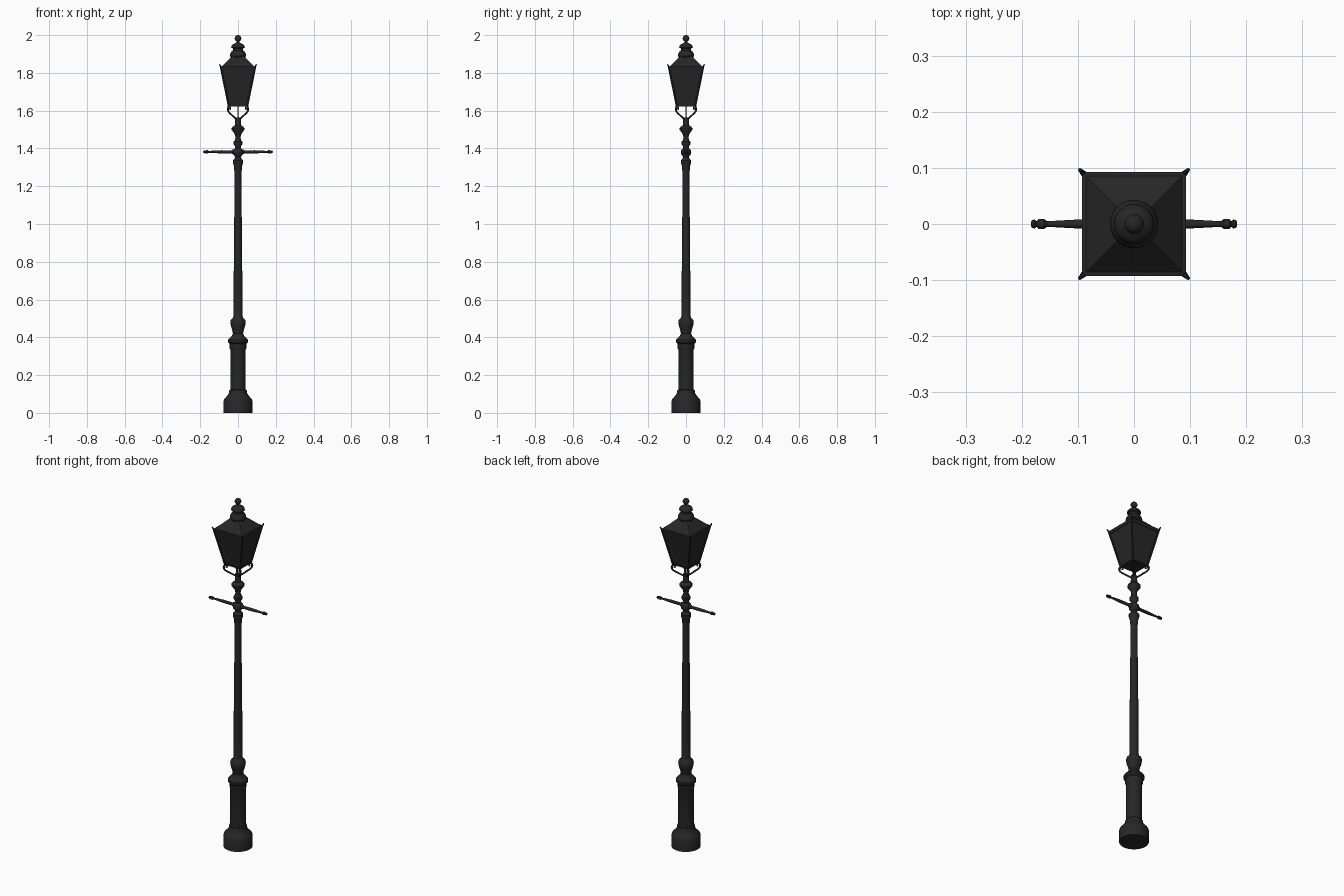
import bpy, bmesh, math
from mathutils import Matrix, Vector

if "Cube" in bpy.data.objects:
    bpy.data.objects.remove(bpy.data.objects["Cube"])

iron = bpy.data.materials.new("black iron")
iron.diffuse_color = (0.02, 0.02, 0.02, 1)
iron.use_nodes = True
iron.node_tree.nodes["Principled BSDF"].inputs["Base Color"].default_value = iron.diffuse_color


def finish(name, bm, angle=35):
    bmesh.ops.recalc_face_normals(bm, faces=bm.faces)
    me = bpy.data.meshes.new(name)
    bm.to_mesh(me)
    bm.free()
    me.materials.append(iron)
    ob = bpy.data.objects.new(name, me)
    bpy.context.collection.objects.link(ob)
    bpy.ops.object.select_all(action='DESELECT')
    ob.select_set(True)
    bpy.context.view_layer.objects.active = ob
    bpy.ops.object.shade_smooth_by_angle(angle=math.radians(angle))
    return ob


def stack(bm, prof, n, phase=0.0, mat=Matrix()):
    """Closed stack of n-sided rings; prof holds (radius, height)."""
    rings = []
    for r, z in prof:
        rings.append([bm.verts.new(mat @ Vector((
            r * math.cos(phase + 2 * math.pi * i / n),
            r * math.sin(phase + 2 * math.pi * i / n), z))) for i in range(n)])
    for a, b in zip(rings, rings[1:]):
        for i in range(n):
            j = (i + 1) % n
            bm.faces.new((a[i], a[j], b[j], b[i]))
    bm.faces.new(rings[0][::-1])
    bm.faces.new(rings[-1])


def lathe(name, prof, n=24, mat=Matrix()):
    bm = bmesh.new()
    stack(bm, prof, n, 0, mat)
    return finish(name, bm)


def square(name, prof):
    """Square stack; prof holds (half width, height)."""
    bm = bmesh.new()
    stack(bm, [(h * math.sqrt(2), z) for h, z in prof], 4, math.pi / 4)
    return finish(name, bm)


def rods(name, a, b, r, turns=4, r2=None):
    """Straight rod from a to b repeated around the z axis."""
    bm = bmesh.new()
    a, b = Vector(a), Vector(b)
    q = (b - a).to_track_quat('Z', 'Y').to_matrix().to_4x4()
    for k in range(turns):
        m = Matrix.Rotation(k * math.pi / 2, 4, 'Z') @ Matrix.Translation(a) @ q
        stack(bm, [(r, 0), (r2 or r, (b - a).length)], 8, 0, m)
    return finish(name, bm)


# pedestal
lathe("pedestal", [(.076, 0), (.076, .065), (.072, .075), (.056, .092), (.048, .105),
                   (.046, .12), (.041, .125), (.041, .335), (.045, .345), (.045, .365),
                   (.053, .373), (.053, .386), (.047, .394), (.034, .405), (.027, .42)], 32)

# tapered shaft with its lower bulb
lathe("shaft", [(.027, .418), (.029, .432), (.038, .462), (.041, .48), (.038, .493),
                (.027, .503), (.0235, .515), (.0235, .65), (.022, .8), (.021, .95),
                (.019, 1.1), (.0175, 1.28)])

# turned collars above the shaft
lathe("neck_collars", [(.0175, 1.27), (.02, 1.285), (.021, 1.305), (.027, 1.325), (.027, 1.337),
                       (.018, 1.346), (.016, 1.356), (.026, 1.37), (.027, 1.382), (.025, 1.392),
                       (.016, 1.402), (.016, 1.412), (.023, 1.422), (.023, 1.436), (.015, 1.446),
                       (.014, 1.46), (.018, 1.478), (.033, 1.497), (.034, 1.507), (.028, 1.515),
                       (.017, 1.522), (.016, 1.565)])

# ladder rest bar, one arm on each side
for side, label in ((1, "right"), (-1, "left")):
    m = Matrix.Translation((0, 0, 1.382)) @ Matrix.Rotation(side * math.pi / 2, 4, 'Y')
    lathe("ladder_bar_" + label, [(.012, 0), (.012, .03), (.008, .036), (.0085, .09), (.005, .155),
                                  (.009, .16), (.009, .17), (.005, .174), (.008, .177),
                                  (.007, .182), (.003, .184)], 12, m)

# scrolled brackets under the lantern corners, with gas pipe
cu = bpy.data.curves.new("bracket_path", 'CURVE')
cu.dimensions = '3D'
cu.bevel_depth = .0045
cu.bevel_resolution = 1
cu.resolution_u = 5
path = [(.015, 1.557), (.03, 1.566), (.048, 1.578), (.066, 1.59), (.076, 1.604),
        (.073, 1.618), (.062, 1.62), (.058, 1.611), (.063, 1.606)]
for k in range(4):
    c = math.cos(math.pi / 4 + k * math.pi / 2)
    s = math.sin(math.pi / 4 + k * math.pi / 2)
    sp = cu.splines.new('BEZIER')
    sp.bezier_points.add(len(path) - 1)
    for p, (d, z) in zip(sp.bezier_points, path):
        p.co = (d * c, d * s, z)
        p.handle_left_type = p.handle_right_type = 'AUTO'
cu.materials.append(iron)
bpy.context.collection.objects.link(bpy.data.objects.new("scroll_brackets", cu))
rods("bracket_posts", (.051, .051, 1.60), (.05, .05, 1.635), .004)
lathe("gas_pipe", [(.003, 1.56), (.003, 1.635)], 8)

# lantern body, frame and corner spikes
square("lantern_panes", [(.047, 1.627), (.0885, 1.828)])
square("lantern_floor_rim", [(.0505, 1.623), (.0525, 1.634)])
rods("lantern_corner_bars", (.049, .049, 1.625), (.091, .091, 1.83), .005)
square("lantern_top_rim", [(.089, 1.818), (.093, 1.828), (.093, 1.833), (.088, 1.835)])
rods("corner_spikes", (.088, .088, 1.824), (.097, .097, 1.845), .006, r2=.003)

# roof and chimney cap
square("roof", [(.091, 1.83), (.058, 1.862), (.030, 1.889)])
lathe("chimney_cap", [(.036, 1.872), (.04, 1.886), (.043, 1.89), (.041, 1.902), (.034, 1.914),
                      (.026, 1.919), (.026, 1.929), (.036, 1.934), (.035, 1.942),
                      (.027, 1.952), (.013, 1.958), (.007, 1.962), (.006, 1.97)])

# ball finial
bm = bmesh.new()
bmesh.ops.create_uvsphere(bm, u_segments=20, v_segments=12, radius=.0175,
                          matrix=Matrix.Translation((0, 0, 1.9825)))
finish("ball_finial", bm)
